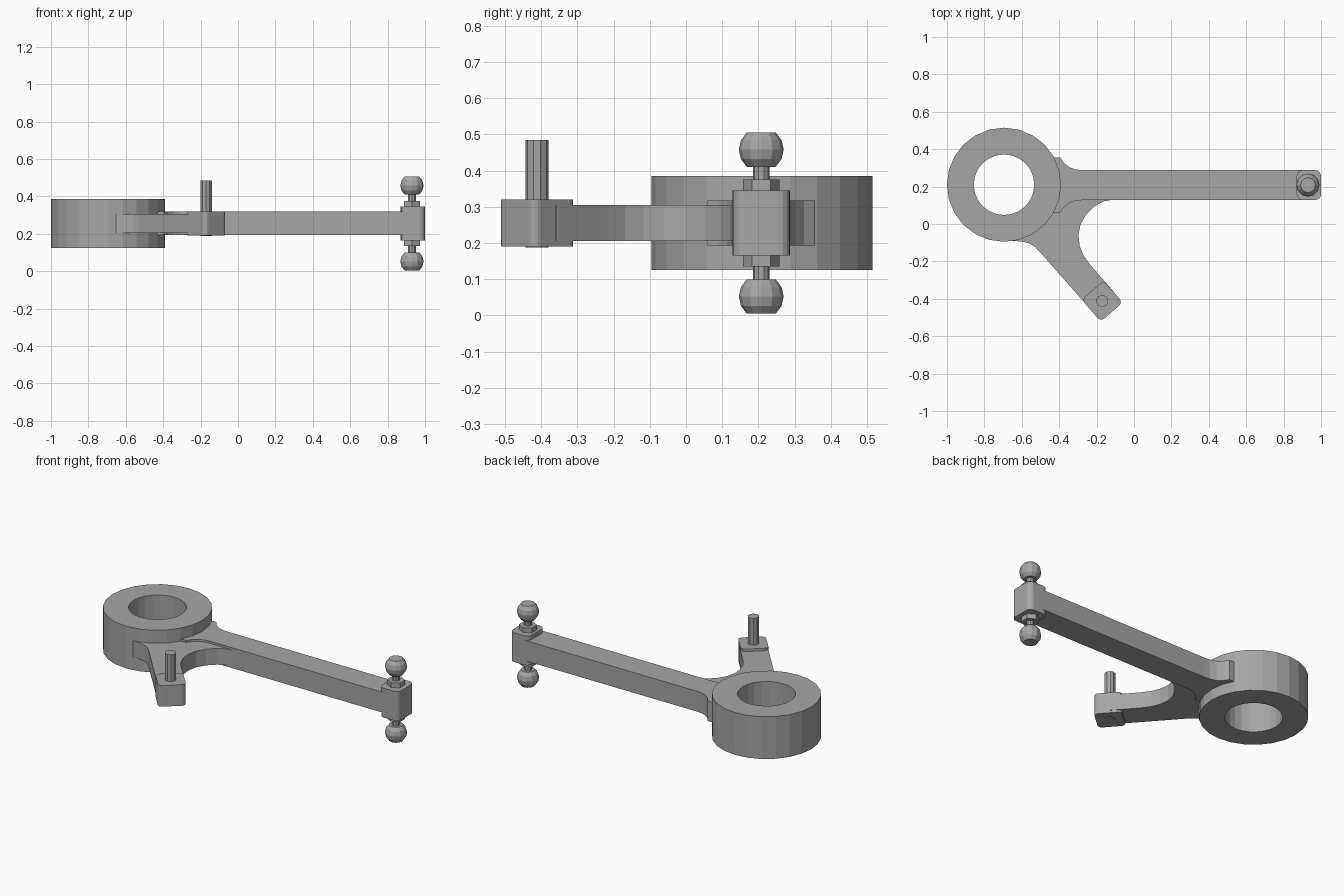
import bpy
import math

cube = bpy.data.objects.get("Cube")
if cube:
    bpy.data.objects.remove(cube)

steel = bpy.data.materials.new("grey_metal")
steel.use_nodes = True
grey = (0.38, 0.38, 0.38, 1)
steel.diffuse_color = grey
steel.node_tree.nodes["Principled BSDF"].inputs["Base Color"].default_value = grey


def make(name, verts, faces):
    mesh = bpy.data.meshes.new(name)
    mesh.from_pydata(verts, [], faces)
    mesh.materials.append(steel)
    mesh.update()
    obj = bpy.data.objects.new(name, mesh)
    bpy.context.collection.objects.link(obj)
    return obj


def prism(name, outline, low, high):
    """Extrude a counter-clockwise outline between two heights."""
    n = len(outline)
    verts = [(x, y, z) for z in (low, high) for x, y in outline]
    faces = [(i, (i + 1) % n, n + (i + 1) % n, n + i) for i in range(n)]
    faces += [tuple(reversed(range(n))), tuple(range(n, 2 * n))]
    return make(name, verts, faces)


def lathe(name, centre, profile, sides, closed=False):
    """Turn an (r, z) profile about a vertical axis; closed makes a ring."""
    n = len(profile)
    verts = []
    for s in range(sides):
        a = math.tau * s / sides + math.pi / 2
        verts += [(centre[0] + r * math.cos(a), centre[1] + r * math.sin(a), z)
                  for r, z in profile]
    faces = []
    for s in range(sides):
        a, b = s * n, (s + 1) % sides * n
        for i in range(n if closed else n - 1):
            j = (i + 1) % n
            faces.append((a + i, b + i, b + j, a + j))
    if not closed:
        faces.append(tuple(s * n for s in reversed(range(sides))))
        faces.append(tuple(s * n + n - 1 for s in range(sides)))
    return make(name, verts, faces)


def arc(centre, radius, start, end, steps):
    angles = [math.radians(start + (end - start) * i / steps) for i in range(steps + 1)]
    return [(centre[0] + radius * math.cos(a), centre[1] + radius * math.sin(a))
            for a in angles]


def rounded_block(name, centre, half_x, half_y, radius, turn, low, high):
    t = math.radians(turn)
    outline = []
    for k, (sx, sy) in enumerate(((1, 1), (-1, 1), (-1, -1), (1, -1))):
        corner = (sx * (half_x - radius), sy * (half_y - radius))
        for x, y in arc(corner, radius, 90 * k, 90 * k + 90, 4):
            outline.append((centre[0] + x * math.cos(t) - y * math.sin(t),
                            centre[1] + x * math.sin(t) + y * math.cos(t)))
    return prism(name, outline, low, high)


HUB = (-0.695, 0.21)
TIP = (0.93, 0.208)
FOOT = (-0.17, -0.412)
MID = 0.255

# Bearing ring
lathe("hub_ring", HUB, [(0.162, 0.125), (0.305, 0.125), (0.305, 0.385), (0.162, 0.385)],
      24, closed=True)

# Long arm, flared where it meets the ring
flare = [(-0.46, 0.148), (-0.395, 0.148), (-0.375, 0.118), (-0.345, 0.095),
         (-0.31, 0.083), (-0.27, 0.08)]
lower = [(x, TIP[1] - w) for x, w in flare]
upper = [(x, TIP[1] + w) for x, w in reversed(flare)]
prism("long_arm", lower + [(0.90, 0.128), (0.90, 0.288)] + upper, 0.193, 0.318)

# Thinner branch arm with a curved web into the long arm
branch = arc(HUB, 0.25, 0, -95, 8)[::-1]
inner = [(-0.11, 0.13), (-0.16, 0.122), (-0.21, 0.096), (-0.255, 0.052), (-0.285, 0),
         (-0.297, -0.06), (-0.29, -0.118), (-0.27, -0.168), (-0.235, -0.217),
         (-0.11, -0.36)]
outer = [(-0.23, -0.46), (-0.50, -0.153), (-0.53, -0.122), (-0.56, -0.103),
         (-0.60, -0.094), (-0.65, -0.09)]
prism("branch_arm", outer[::-1][:5] + [outer[0]] + inner[::-1] + [(-0.11, 0.16)]
      + branch[::-1], 0.205, 0.305)

# Branch end block and its upright pin
rounded_block("branch_end_block", FOOT, 0.078, 0.078, 0.025, -48.7, 0.19, 0.32)
lathe("upright_pin", FOOT, [(0.032, 0.188), (0.032, 0.485)], 10)

# Long arm end block
rounded_block("long_arm_end_block", (0.935, TIP[1]), 0.065, 0.08, 0.032, 0, 0.165, 0.345)

# Ball studs above and below the end block
ball = [(0.062 * math.cos(math.radians(a)), 0.203 + 0.062 * math.sin(math.radians(a)))
        for a in (-50, -25, 0, 25, 50)]
for side, sign in (("upper", 1), ("lower", -1)):
    def level(profile):
        points = [(r, MID + sign * h) for r, h in profile]
        return points if sign > 0 else points[::-1]
    lathe(side + "_stud_nut", TIP, level([(0.05, 0.08), (0.05, 0.12)]), 6)
    lathe(side + "_stud_neck", TIP, level([(0.023, 0.11), (0.023, 0.165)]), 10)
    lathe(side + "_stud_ball", TIP, level(ball), 12)
